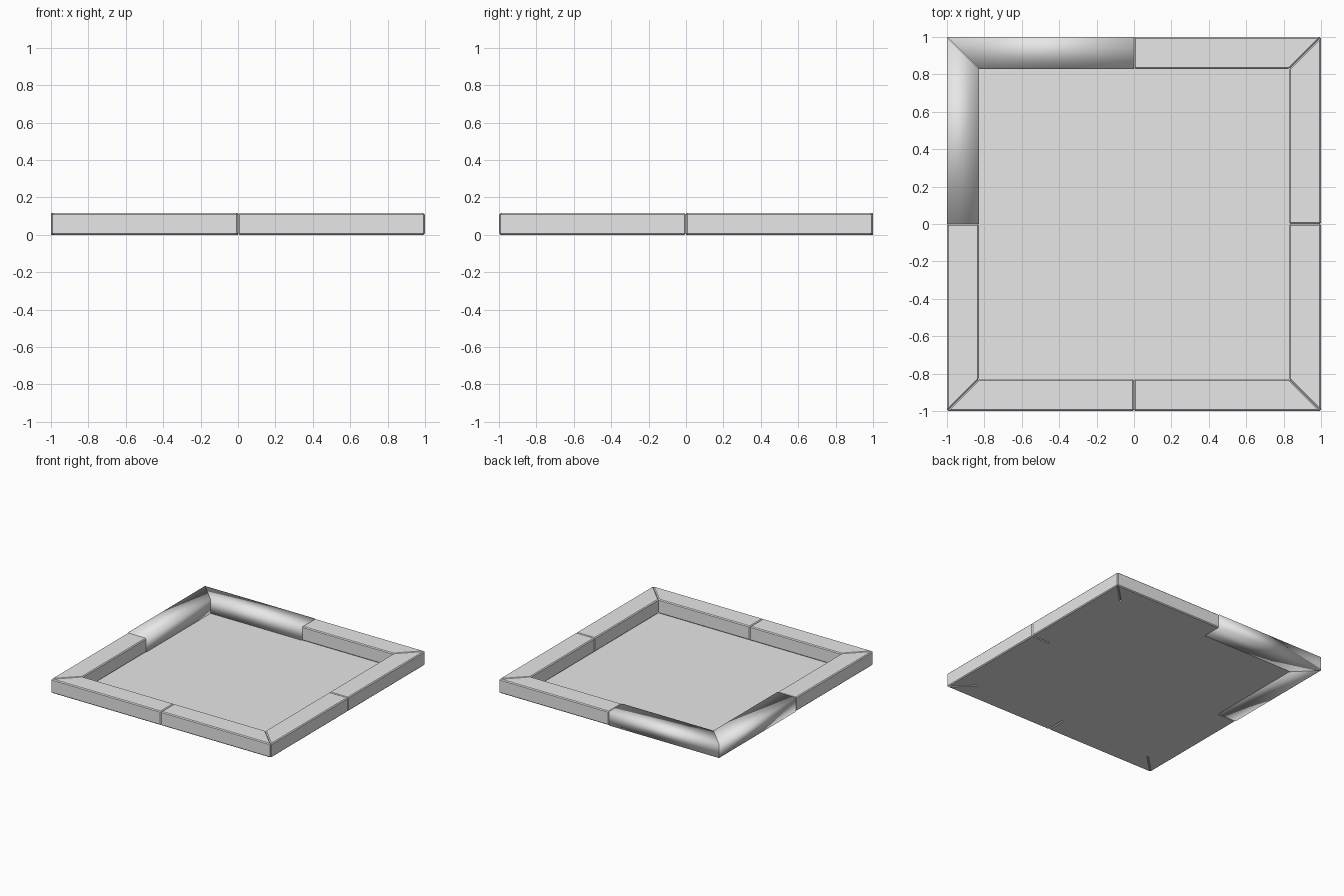
import bpy, bmesh, math
from mathutils import Matrix

OUTER, INNER, HEIGHT, CHAMFER = 1.0, 0.83, 0.115, 0.007

cube = bpy.data.objects.get("Cube")
if cube:
    bpy.data.objects.remove(cube, do_unlink=True)

grey = bpy.data.materials.new("plain_grey")
grey.use_nodes = True
colour = (0.8, 0.8, 0.8, 1)
grey.diffuse_color = colour
grey.node_tree.nodes["Principled BSDF"].inputs["Base Color"].default_value = colour


def add_object(name, bm):
    bmesh.ops.recalc_face_normals(bm, faces=bm.faces)
    mesh = bpy.data.meshes.new(name)
    bm.to_mesh(mesh)
    bm.free()
    mesh.materials.append(grey)
    obj = bpy.data.objects.new(name, mesh)
    bpy.context.collection.objects.link(obj)
    return obj


def rim_piece(name, turns, flip, smooth):
    """Half of one side: square end at the middle, mitred end at the corner."""
    bm = bmesh.new()
    outline = [(0, -OUTER), (OUTER, -OUTER), (INNER, -INNER), (0, -INNER)]
    base = bm.faces.new([bm.verts.new((x, y, 0)) for x, y in outline])
    top = bmesh.ops.extrude_face_region(bm, geom=[base])["geom"]
    bmesh.ops.translate(bm, vec=(0, 0, HEIGHT),
                        verts=[v for v in top if isinstance(v, bmesh.types.BMVert)])
    turn = Matrix.Rotation(turns * math.pi / 2, 4, "Z")
    bm.transform(turn @ Matrix.Diagonal((flip, 1, 1, 1)))
    if not smooth:
        bmesh.ops.recalc_face_normals(bm, faces=bm.faces)
        bmesh.ops.bevel(bm, geom=bm.edges[:], offset=CHAMFER, segments=1,
                        affect="EDGES")
    for f in bm.faces:
        f.smooth = smooth
    add_object(name, bm)


# Rim: four sides of two halves; the halves meeting at one corner are smooth
for turns, side in enumerate(("front", "left", "back", "right")):
    for flip, half in ((1, "second_half"), (-1, "first_half")):
        soft = (side, flip) in (("back", 1), ("right", -1))
        rim_piece(f"{side}_rim_{half}", turns, flip, soft)

# Floor panel inside the rim
bm = bmesh.new()
bmesh.ops.create_grid(bm, x_segments=1, y_segments=1, size=INNER + CHAMFER)
add_object("floor_panel", bm)
